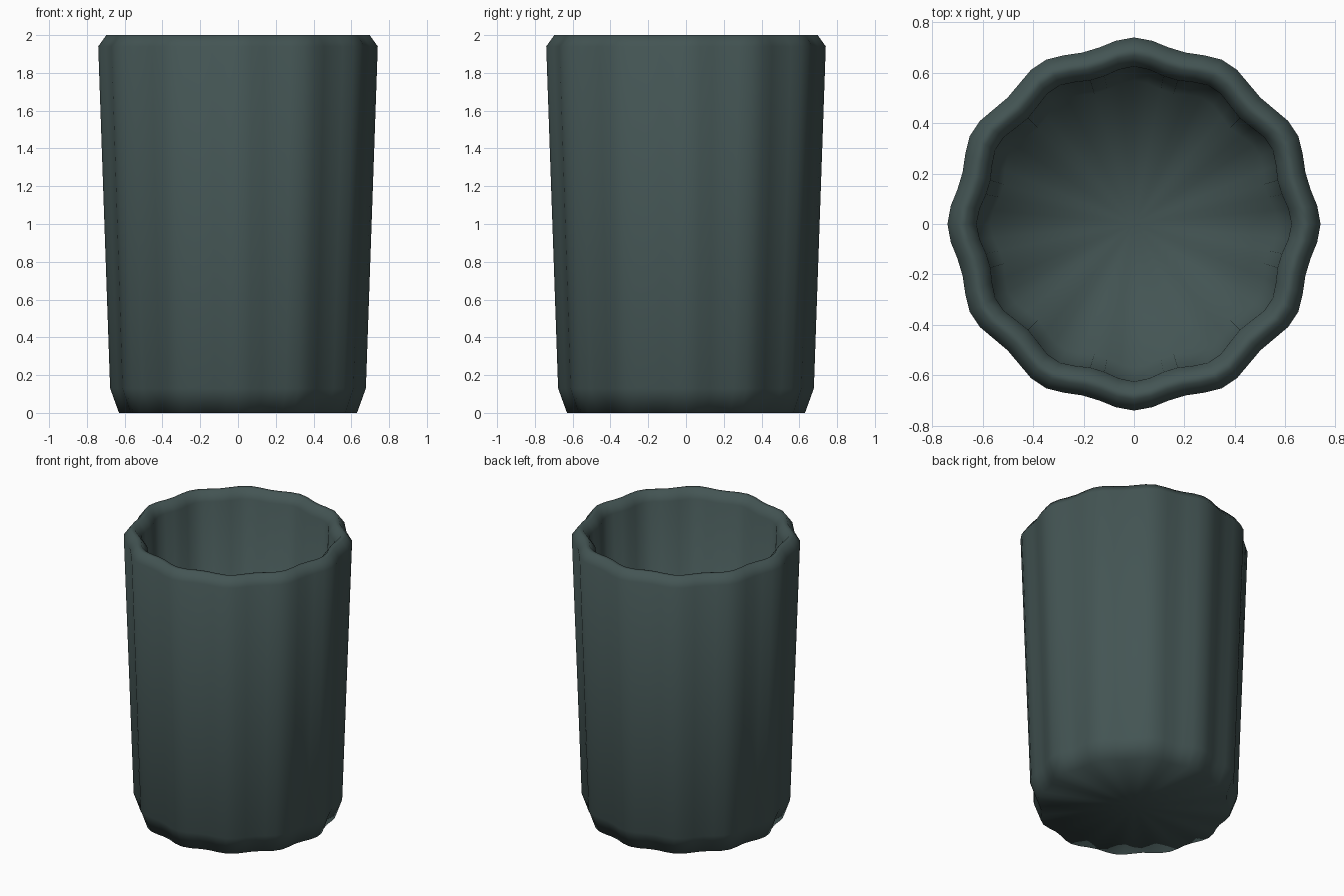
import bpy, bmesh, math

if "Cube" in bpy.data.objects:
    bpy.data.objects.remove(bpy.data.objects["Cube"])

SEG, LOBES, WAVE = 64, 12, 0.0155

# cup profile at the lobe crests: outside bottom -> rim -> inside floor
PROFILE = [(0.63, 0.0), (0.677, 0.13), (0.74, 1.94), (0.697, 2.0),
           (0.668, 2.0), (0.625, 1.94), (0.57, 0.14)]


def ring(bm, radius, z):
    """One fluted ring of the cup."""
    verts = []
    for i in range(SEG):
        a = 2 * math.pi * i / SEG
        r = radius - WAVE + WAVE * math.cos(LOBES * a)
        verts.append(bm.verts.new((r * math.cos(a), r * math.sin(a), z)))
    return verts


def fan(bm, verts, z):
    """Close a ring with a triangle fan."""
    c = bm.verts.new((0, 0, z))
    for i in range(SEG):
        bm.faces.new((verts[i], verts[(i + 1) % SEG], c))


bm = bmesh.new()
rings = [ring(bm, r, z) for r, z in PROFILE]

# walls and rim
for lo, hi in zip(rings, rings[1:]):
    for i in range(SEG):
        j = (i + 1) % SEG
        bm.faces.new((lo[i], lo[j], hi[j], hi[i]))

# underside and inner floor
fan(bm, rings[0], PROFILE[0][1])
fan(bm, rings[-1], PROFILE[-1][1])
bmesh.ops.recalc_face_normals(bm, faces=bm.faces)
for f in bm.faces:
    f.smooth = True

mesh = bpy.data.meshes.new("fluted_cup")
bm.to_mesh(mesh)
bm.free()
cup = bpy.data.objects.new("fluted_cup", mesh)
bpy.context.collection.objects.link(cup)

# dark slate green
mat = bpy.data.materials.new("dark_slate_green")
mat.diffuse_color = (0.057, 0.09, 0.088, 1)
mat.use_nodes = True
mat.node_tree.nodes["Principled BSDF"].inputs["Base Color"].default_value = mat.diffuse_color
mesh.materials.append(mat)
